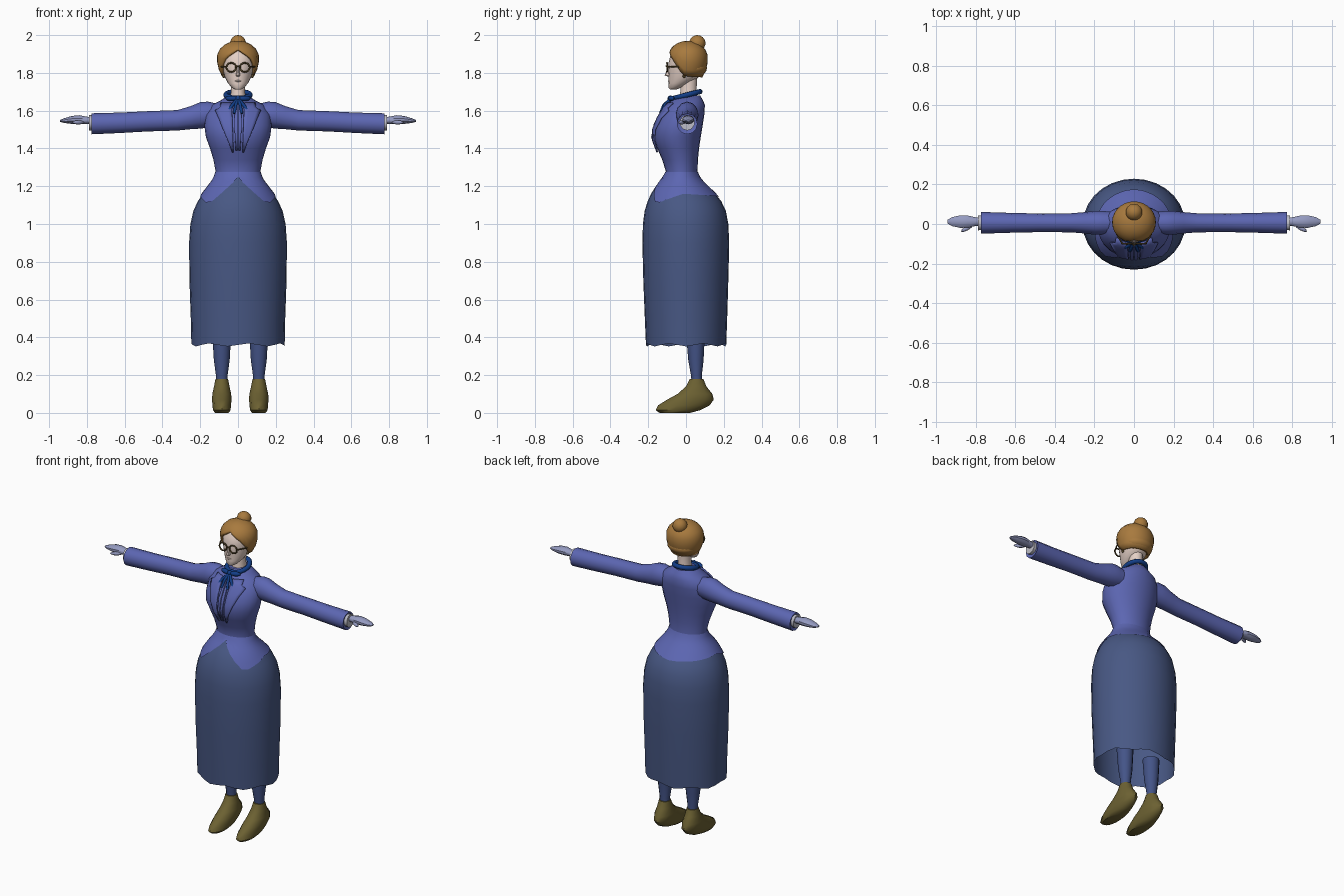
import bpy, bmesh, math
from mathutils import Vector, Matrix

if "Cube" in bpy.data.objects:
    bpy.data.objects.remove(bpy.data.objects["Cube"])


def material(name, rgb):
    m = bpy.data.materials.new(name)
    lin = [((c / 255 + 0.055) / 1.055) ** 2.4 for c in rgb]
    m.diffuse_color = (*lin, 1)
    m.use_nodes = True
    m.node_tree.nodes["Principled BSDF"].inputs["Base Color"].default_value = m.diffuse_color
    return m


JACKET = material("jacket blue", (92, 102, 178))
SKIRT = material("skirt slate blue", (72, 88, 132))
STOCKING = material("stocking blue", (68, 84, 136))
SHOE = material("shoe olive", (108, 97, 50))
HAIR = material("hair brown", (168, 122, 62))
SKIN = material("face skin", (228, 208, 198))
HAND = material("glove lavender", (148, 154, 192))
BOW = material("bow deep blue", (18, 62, 136))
FRAME = material("spectacle frame", (88, 72, 42))
CUFF = material("cuff grey", (190, 190, 200))


def finish(bm, name, mat, angle=40):
    bmesh.ops.remove_doubles(bm, verts=bm.verts, dist=1e-5)
    bmesh.ops.recalc_face_normals(bm, faces=bm.faces)
    me = bpy.data.meshes.new(name)
    bm.to_mesh(me)
    bm.free()
    ob = bpy.data.objects.new(name, me)
    bpy.context.collection.objects.link(ob)
    me.materials.append(mat)
    bpy.ops.object.select_all(action='DESELECT')
    ob.select_set(True)
    bpy.context.view_layer.objects.active = ob
    bpy.ops.object.shade_smooth_by_angle(angle=math.radians(angle))
    return ob


def interp(table, k):
    """Linear lookup in a table sorted by its first column."""
    if k <= table[0][0]:
        return table[0][1:]
    for a, b in zip(table, table[1:]):
        if k <= b[0]:
            f = (k - a[0]) / (b[0] - a[0])
            return [p + (q - p) * f for p, q in zip(a[1:], b[1:])]
    return table[-1][1:]


def shell(name, mat, n, rows, point, caps=(False, False), wrap=True):
    """Grid of points: n around, given row values along."""
    bm = bmesh.new()
    count = n if wrap else n + 1
    g = [[bm.verts.new(point(2 * math.pi * i / n, r)) for i in range(count)] for r in rows]
    for a, b in zip(g, g[1:]):
        for i in range(n):
            j = (i + 1) % count
            bm.faces.new((a[i], a[j], b[j], b[i]))
    for cap, ring in zip(caps, (g[0], g[-1])):
        if cap:
            bm.faces.new(ring)
    return finish(bm, name, mat)


def section(row, a, grow=0.0):
    """Oval from half width, low and high; angle 0 is the low side."""
    w, lo, hi = row
    return (w + grow) * math.sin(a), (lo + hi) / 2 - ((hi - lo) / 2 + grow) * math.cos(a)


def loft(name, mat, table, n=16, caps=(True, True), cx=0.0):
    def point(a, r):
        u, v = section(r[1:], a)
        return (cx + u, v, r[0])
    return shell(name, mat, n, table, point, caps)


def loft_x(name, mat, table, s, cy, n=10, caps=(True, True)):
    def point(a, r):
        u, v = section(r[1:], a)
        return (s * r[0], cy + u, v)
    return shell(name, mat, n, table, point, caps)


def ellipsoid(name, mat, loc, size, rot=0.0, seg=14):
    bm = bmesh.new()
    bmesh.ops.create_uvsphere(bm, u_segments=seg, v_segments=seg // 2 + 2, radius=1)
    m = Matrix.Translation(loc) @ Matrix.Rotation(rot, 4, 'Z') @ Matrix.Diagonal((*size, 1))
    bmesh.ops.transform(bm, matrix=m, verts=bm.verts)
    return finish(bm, name, mat, 60)


def tube(name, mat, points, radius, n=8, closed=False):
    cu = bpy.data.curves.new(name, 'CURVE')
    cu.dimensions = '3D'
    cu.bevel_depth, cu.bevel_resolution, cu.use_fill_caps = radius, n // 4, True
    sp = cu.splines.new('POLY')
    sp.points.add(len(points) - 1)
    for p, q in zip(sp.points, points):
        p.co = (*q, 1)
    sp.use_cyclic_u = closed
    ob = bpy.data.objects.new(name, cu)
    bpy.context.collection.objects.link(ob)
    cu.materials.append(mat)
    return ob


# skirt: height, half width, front, back
skirt = [(0.36, .247, -.212, .213), (0.5, .25, -.218, .218), (0.7, .257, -.226, .224),
         (0.9, .259, -.231, .229), (1.0, .252, -.228, .224), (1.07, .236, -.219, .211),
         (1.12, .213, -.203, .187), (1.16, .187, -.185, .155), (1.2, .156, -.16, .112),
         (1.24, .125, -.122, .072), (1.28, .112, -.10, .054)]


def skirt_point(a, r):
    u, v = section(r[1:], a)
    return (u, v, r[0] + (0.008 * math.sin(7 * a) if r[0] < 0.4 else 0))


shell("skirt", SKIRT, 28, skirt, skirt_point)

# jacket peplum with a hem that opens in front
hem = [(0, 1.25), (0.35, 1.19), (0.75, 1.105), (1.0, 1.125), (1.57, 1.16), (3.2, 1.142)]


def peplum_point(a, t):
    low = interp(hem, min(a, 2 * math.pi - a))[0]
    z = 1.275 + (low - 1.275) * t
    u, v = section(interp(skirt, z), a, 0.007)
    return (u, v, z)


shell("jacket_peplum", JACKET, 36, [0, .2, .4, .6, .8, 1], peplum_point)

# jacket bodice
bodice = [(1.25, .119, -.112, .065), (1.28, .119, -.107, .061), (1.34, .13, -.126, .063),
          (1.40, .148, -.152, .069), (1.46, .17, -.173, .078), (1.52, .178, -.164, .088),
          (1.58, .173, -.134, .097), (1.63, .14, -.10, .1), (1.655, .09, -.075, .09),
          (1.68, .055, -.05, .075)]
loft("jacket_bodice", JACKET, bodice, 24)


def chest(x, z, lift):
    w, lo, hi = interp(bodice, z)
    mid = (lo + hi) / 2
    return Vector((x, mid - (mid - lo) * math.sqrt(max(0, 1 - (x / w) ** 2)) - lift, z))


def plate(name, mat, rows, s, lift):
    """Strip lying on the chest; rows are height, inner x, outer x."""
    def point(a, r):
        f = a / (2 * math.pi)
        return chest(s * (r[1] + (r[2] - r[1]) * f), r[0], lift)
    ob = shell(name, mat, 4, rows, point, wrap=False)
    mod = ob.modifiers.new("thickness", 'SOLIDIFY')
    mod.thickness, mod.offset = 0.009, 0


lapel = [(1.38, .024, .030), (1.44, .026, .052), (1.5, .028, .078), (1.56, .03, .102),
         (1.6, .032, .12), (1.615, .033, .095), (1.64, .035, .09)]
jabot = [(1.39, .002, .012), (1.46, .002, .016), (1.53, .002, .019), (1.6, .002, .016), (1.65, .002, .012)]

# sleeves: distance, half depth, bottom, top
sleeve = [(.10, .055, 1.52, 1.635), (.16, .06, 1.51, 1.648), (.2, .06, 1.505, 1.645),
          (.25, .054, 1.502, 1.624), (.32, .048, 1.495, 1.603), (.48, .047, 1.49, 1.597),
          (.62, .05, 1.482, 1.59), (.775, .055, 1.475, 1.586), (.77, .044, 1.488, 1.575)]
cuff = [(.74, .036, 1.50, 1.57), (.79, .04, 1.495, 1.578), (.79, .025, 1.52, 1.568)]
palm = [(.75, .021, 1.525, 1.565), (.80, .023, 1.53, 1.568), (.84, .032, 1.528, 1.576),
        (.88, .033, 1.53, 1.572), (.92, .024, 1.535, 1.56), (.943, .01, 1.541, 1.551)]
stocking = [(.16, .03, .03, .085), (.2, .031, .026, .084), (.28, .042, .012, .093), (.42, .05, .0, .1)]
shoe = [(0.0, .036, -.14, .02), (.014, .048, -.16, .075), (.04, .05, -.148, .125),
        (.07, .053, -.10, .147), (.10, .051, -.045, .14), (.14, .042, .0, .108), (.18, .034, .02, .092)]

for s, side in ((-1, "left"), (1, "right")):
    plate(side + "_lapel", JACKET, lapel, s, 0.010)
    plate(side + "_blouse_frill", JACKET, jabot, s, 0.007)
    loft_x(side + "_sleeve", JACKET, sleeve, s, 0.006, 12)
    loft_x(side + "_cuff", CUFF, cuff, s, 0.006)
    loft_x(side + "_hand", HAND, palm, s, 0.012)
    ellipsoid(side + "_thumb", HAND, (s * .845, -.022, 1.538), (.035, .011, .011), -s * .5, 8)
    leg_x = 0.012 + s * 0.098
    loft(side + "_stocking", STOCKING, stocking, 12, cx=leg_x)
    loft(side + "_shoe", SHOE, shoe, 14, cx=leg_x)
    # spectacles
    ring = [(s * .036 + .026 * math.cos(k * math.pi / 8), -.101 + .1 * abs(.026 * math.cos(k * math.pi / 8)),
             1.829 + .024 * math.sin(k * math.pi / 8)) for k in range(16)]
    tube(side + "_spectacle_rim", FRAME, ring, .0045, closed=True)
    tube(side + "_spectacle_arm", FRAME, [(s * .061, -.097, 1.832), (s * .088, -.05, 1.832),
                                          (s * .09, .02, 1.828)], .004)
    ellipsoid(side + "_earring", FRAME, (s * .076, -.01, 1.783), (.008, .008, .01), seg=8)
    # bow loops and tails
    tube(side + "_bow_tail", BOW, [(0, -.082, 1.662), (s * .03, -.112, 1.63), (s * .056, -.122, 1.588)], .009)
    tube(side + "_bow_inner_tail", BOW, [(0, -.084, 1.66), (s * .012, -.118, 1.63), (s * .02, -.136, 1.585)], .008)
    ellipsoid(side + "_bow_loop", BOW, (s * .035, -.078, 1.665), (.034, .014, .014), s * .3, 10)
tube("spectacle_bridge", FRAME, [(-.012, -.1, 1.832), (0, -.104, 1.836), (.012, -.1, 1.832)], .004)

# neck scarf and knot
scarf = [(.064 * math.sin(k * math.pi / 12), .004 - .07 * math.cos(k * math.pi / 12),
          1.683 - .018 * math.cos(k * math.pi / 12)) for k in range(24)]
tube("neck_scarf", BOW, scarf, .014, closed=True)
ellipsoid("bow_knot", BOW, (0, -.084, 1.664), (.015, .014, .016), seg=10)

# neck, head and nose
loft("neck", SKIN, [(1.65, .046, -.04, .065), (1.7, .038, -.03, .055), (1.78, .04, -.03, .06)], 14)
loft("head", SKIN, [(1.712, .016, -.085, -.05), (1.722, .033, -.092, -.025), (1.745, .053, -.092, .02),
                    (1.775, .069, -.092, .065), (1.81, .08, -.094, .09), (1.85, .086, -.093, .095),
                    (1.89, .085, -.083, .09), (1.92, .07, -.06, .075)], 20)
loft("nose", SKIN, [(1.78, .008, -.095, -.08), (1.787, .012, -.113, -.08), (1.8, .009, -.108, -.08),
                    (1.84, .005, -.095, -.08)], 8)
lips = material  # helper name reuse avoided below
ellipsoid("mouth", SKIN, (0, -.09, 1.757), (.016, .005, .005), seg=8)

# hair cap with a centre parting that sweeps over the temples
hairline = [(0, 1.925), (.3, 1.905), (.7, 1.872), (1.0, 1.83), (1.25, 1.785), (1.7, 1.78), (3.2, 1.775)]


def hair_point(a, t):
    low = interp(hairline, min(a, 2 * math.pi - a))[0]
    span = 1 if low >= 1.88 else -1
    end = math.acos((low - 1.88) / .09) if span > 0 else math.pi / 2 + math.asin((1.88 - low) / .15)
    phi = end * t
    c = math.cos(phi)
    r = math.sin(phi)
    return (.112 * r * math.sin(a), .01 - .106 * r * math.cos(a), 1.88 + c * (.09 if c > 0 else .15))


hair = shell("hair", HAIR, 28, [.001, .15, .3, .45, .6, .75, .88, 1], hair_point, (True, False))
mod = hair.modifiers.new("thickness", 'SOLIDIFY')
mod.thickness, mod.offset = 0.014, -1
# rolled hair at the nape and the bun
ellipsoid("hair_roll", HAIR, (0, .035, 1.825), (.094, .076, .048), seg=20)
ellipsoid("hair_bun", HAIR, (0, .06, 1.957), (.043, .043, .043), seg=14)
